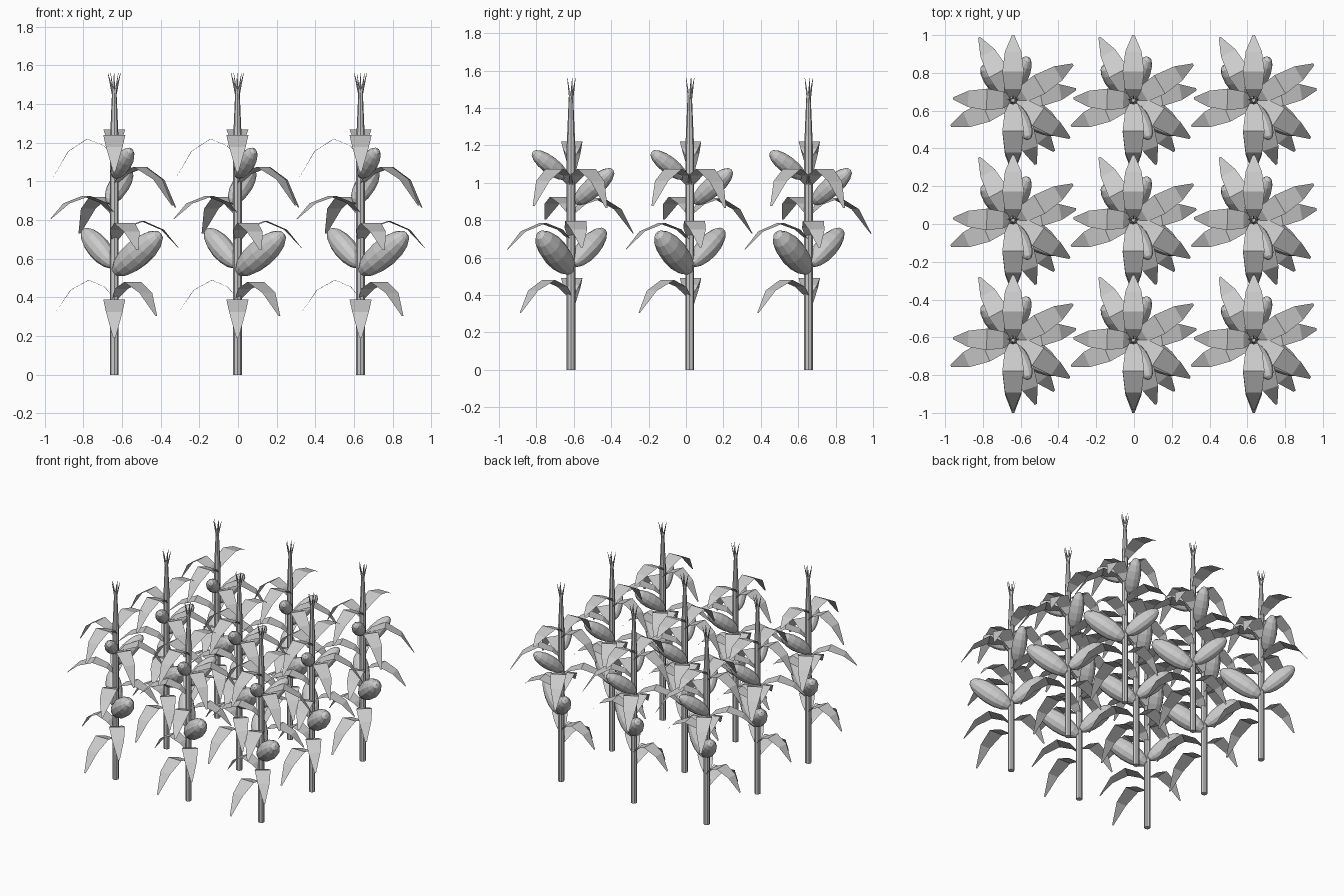
import bpy, bmesh, math
from mathutils import Vector, Matrix

if "Cube" in bpy.data.objects:
    bpy.data.objects.remove(bpy.data.objects["Cube"])

grey = bpy.data.materials.new("plain_grey")
grey.use_nodes = True
grey.diffuse_color = (0.6, 0.6, 0.6, 1)
grey.node_tree.nodes["Principled BSDF"].inputs["Base Color"].default_value = (0.6, 0.6, 0.6, 1)


def finish(bm, name):
    mesh = bpy.data.meshes.new(name)
    bm.to_mesh(mesh)
    bm.free()
    mesh.materials.append(grey)
    return mesh


def along(start, end):
    """Matrix placing local z along the line, centred on its middle."""
    start, end = Vector(start), Vector(end)
    turn = (end - start).to_track_quat('Z', 'Y').to_matrix().to_4x4()
    return Matrix.Translation((start + end) / 2) @ turn


def add_rod(bm, start, end, r1, r2, sides):
    bmesh.ops.create_cone(bm, cap_ends=True, segments=sides, radius1=r1, radius2=r2,
                          depth=(Vector(end) - Vector(start)).length, matrix=along(start, end))


def add_ear(bm, start, end, radius):
    length = (Vector(end) - Vector(start)).length
    size = Matrix.Diagonal((radius, radius, length / 2, 1))
    bmesh.ops.create_uvsphere(bm, u_segments=12, v_segments=8, radius=1,
                              matrix=along(start, end) @ size)


def add_leaf(bm, tip_x, tip_y, peak, drop):
    """Flat bent blade: rises from the stalk, peaks, then droops to the tip."""
    out = Vector((tip_x, tip_y, 0))
    side = Vector((-tip_y, tip_x, 0)).normalized()
    rows = [(0.03, -0.085, 0.02), (0.17, -0.035, 0.045), (0.44, 0, 0.057),
            (0.75, -0.32 * drop, 0.043), (1, -drop, 0.006)]
    previous = None
    for reach, height, half in rows:
        mid = out * reach + Vector((0, 0, peak + height))
        pair = [bm.verts.new(mid - side * half), bm.verts.new(mid + side * half)]
        if previous:
            bm.faces.new((previous[0], pair[0], pair[1], previous[1]))
        previous = pair


# Stalk with tapered top
bm = bmesh.new()
add_rod(bm, (0, 0, 0), (0, 0, 1.2), 0.023, 0.023, 8)
add_rod(bm, (0, 0, 1.2), (0, 0, 1.48), 0.023, 0.011, 8)
stalk = finish(bm, "stalk")

# Tassel spikes
bm = bmesh.new()
for i in range(5):
    a = math.radians(20 + 72 * i)
    c, s = math.cos(a), math.sin(a)
    add_rod(bm, (0.006 * c, 0.006 * s, 1.45), (0.034 * c, 0.024 * s, 1.56), 0.007, 0.001, 4)
tassel = finish(bm, "tassel")

# Leaves: tip x, tip y, peak height, droop
bm = bmesh.new()
for leaf in [(0, -0.385, 0.39, 0.2), (-0.3, 0.01, 0.49, 0.16), (0.217, -0.27, 0.48, 0.175),
             (0.12, -0.34, 0.785, 0.14), (0.333, 0.058, 0.795, 0.14),
             (-0.33, -0.137, 0.925, 0.12), (-0.18, 0.333, 0.92, 0.19),
             (0.317, 0.19, 1.075, 0.21), (0.3, -0.2, 1.075, 0.2),
             (0, 0.345, 1.27, 0.08), (-0.317, 0.01, 1.22, 0.2), (0, -0.37, 1.24, 0.19)]:
    add_leaf(bm, *leaf)
leaves = finish(bm, "leaves")

# Ears growing out of the stalk
bm = bmesh.new()
add_ear(bm, (0, 0, 0.525), (0.24, -0.17, 0.73), 0.073)
add_ear(bm, (0, 0.01, 0.56), (-0.16, 0.18, 0.75), 0.06)
add_ear(bm, (0, -0.02, 1.025), (0.085, -0.205, 1.165), 0.048)
add_ear(bm, (-0.03, 0.02, 0.89), (0.08, 0.225, 1.07), 0.054)
ears = finish(bm, "ears")

# Three by three field of identical plants
for row in range(3):
    for col in range(3):
        for mesh in (stalk, tassel, leaves, ears):
            obj = bpy.data.objects.new(f"{mesh.name}_{row}_{col}", mesh)
            obj.location = ((col - 1) * 0.637 - 0.003, (row - 1) * 0.635 + 0.02, 0)
            bpy.context.collection.objects.link(obj)
